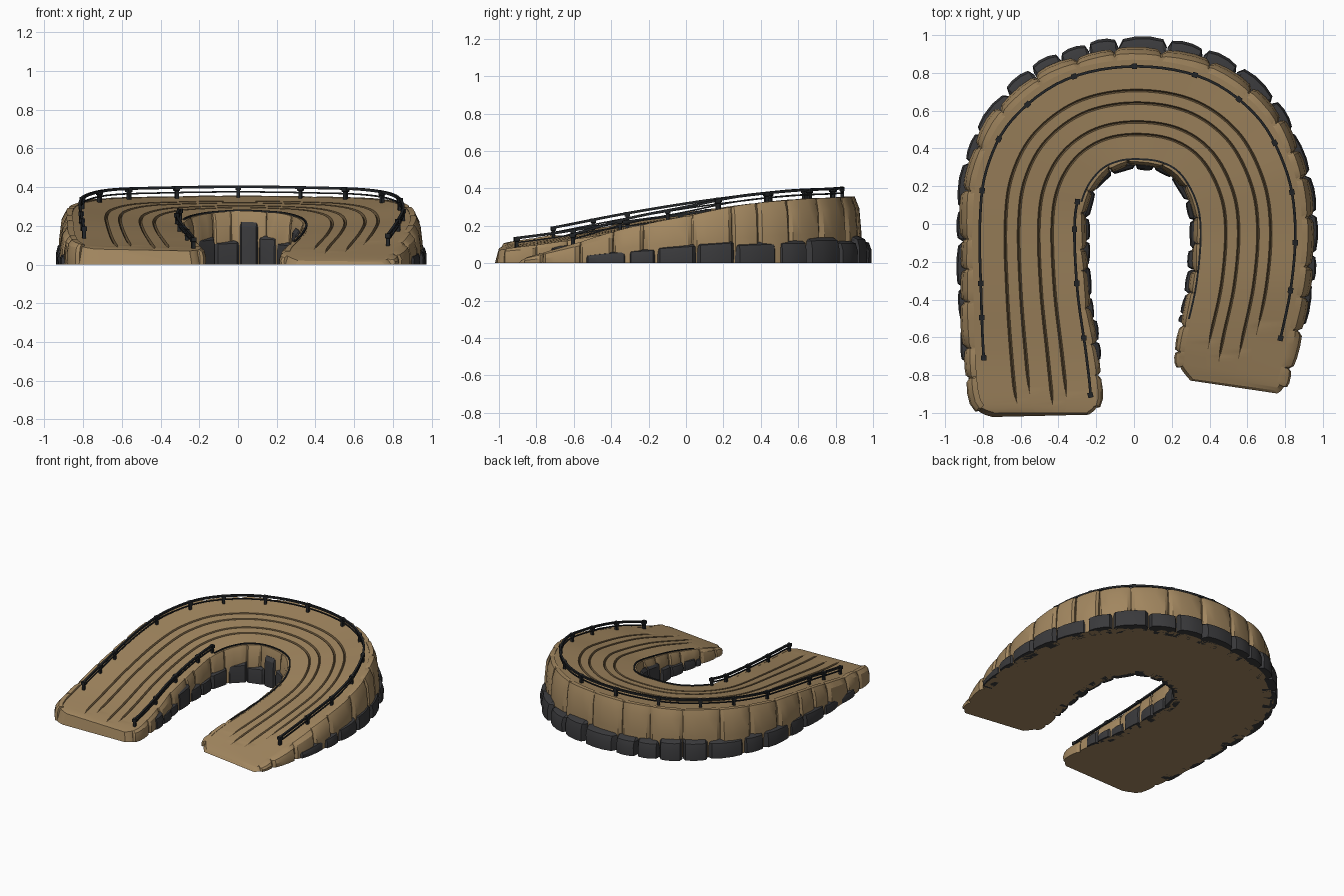
import bpy, bmesh, math, random
from mathutils import Vector

if "Cube" in bpy.data.objects:
    bpy.data.objects.remove(bpy.data.objects["Cube"])

random.seed(4)

def material(name, rgb):
    m = bpy.data.materials.new(name)
    m.diffuse_color = (*rgb, 1)
    m.use_nodes = True
    m.node_tree.nodes["Principled BSDF"].inputs["Base Color"].default_value = m.diffuse_color
    return m

TAN = material("tan_stone", (0.36, 0.24, 0.115))
GROOVE = material("groove_brown", (0.13, 0.085, 0.04))
DARK = material("dark_rock", (0.042, 0.042, 0.045))
METAL = material("rail_black", (0.016, 0.018, 0.02))

# Stations along the bend: outer x, y, z, inner x, y, z
ST = [(-.74, -1, .08, -.25, -1, .07), (-.83, -.94, .10, -.20, -.93, .08),
      (-.86, -.7, .14, -.22, -.7, .11), (-.87, -.35, .21, -.27, -.35, .165),
      (-.875, 0, .27, -.285, 0, .21), (-.84, .3, .31, -.25, .17, .24),
      (-.70, .58, .34, -.17, .28, .26), (-.40, .81, .35, -.08, .325, .27),
      (0, .89, .355, .02, .335, .275), (.40, .82, .35, .14, .32, .27),
      (.70, .60, .34, .24, .26, .26), (.86, .30, .31, .32, .12, .235),
      (.91, 0, .25, .345, -.05, .20), (.89, -.32, .185, .32, -.33, .15),
      (.83, -.62, .095, .26, -.6, .09), (.78, -.83, .035, .25, -.73, .05),
      (.74, -.88, .015, .31, -.82, .02)]
END = len(ST) - 1

def edges(t):
    """Smooth outer and inner rim points at station t."""
    t = max(0, min(END, t))
    i = min(int(t), END - 1)
    f = t - i
    a, b, c, d = (ST[max(0, min(END, i + k))] for k in (-1, 0, 1, 2))
    v = [.5 * (2*q + (r-p)*f + (2*p-5*q+4*r-s)*f*f + (3*q-p-3*r+s)*f**3)
         for p, q, r, s in zip(a, b, c, d)]
    return Vector(v[:3]), Vector(v[3:])

def surf(t, u, h=0):
    o, n = edges(t)
    return o.lerp(n, u) + Vector((0, 0, h))

def outward(t, side):
    """Horizontal direction leaving the road at one rim (0 outer, 1 inner)."""
    d = edges(t + .05)[side] - edges(t - .05)[side]
    n = Vector((-d.y, d.x, 0)).normalized()
    return n if side == 0 else -n

def loft(bm, rings, rule=None):
    vs = [[bm.verts.new(p) for p in r] for r in rings]
    n = len(vs[0])
    for i in range(len(vs) - 1):
        for j in range(n):
            f = bm.faces.new((vs[i][j], vs[i][(j+1) % n], vs[i+1][(j+1) % n], vs[i+1][j]))
            f.material_index = rule(i, j) if rule else 0
    bm.faces.new(vs[0])
    bm.faces.new(vs[-1][::-1])

def finish(bm, name, *mats):
    bmesh.ops.recalc_face_normals(bm, faces=bm.faces)
    me = bpy.data.meshes.new(name)
    bm.to_mesh(me)
    bm.free()
    for m in mats:
        me.materials.append(m)
    ob = bpy.data.objects.new(name, me)
    bpy.context.collection.objects.link(ob)
    ob.select_set(True)
    bpy.context.view_layer.objects.active = ob

# Sloped road body with four tapered wheel grooves
grooves = [(.33, .9, 13.8), (.45, 1.2, 14.4), (.63, .8, 14.6), (.75, 1.1, 14.2)]
N = 160
rings = []
for k in range(N + 1):
    t = END * k / N
    o, n = edges(t)
    base = o + outward(t, 0) * .025
    foot = n + outward(t, 1) * .015
    ring = [Vector((base.x, base.y, 0)), o]
    for u, a, b in grooves:
        e = max(0, min(1, (t - a) * 2, (b - t) * 2))
        w = .004 + .009 * e
        ring += [surf(t, u - w), surf(t, u, -.009 * e), surf(t, u + w)]
    rings.append(ring + [n, Vector((foot.x, foot.y, 0))])

def groove_rule(i, j):
    g, r = divmod(j - 2, 3)
    t = END * i / N
    return int(0 <= g < 4 and r < 2 and grooves[g][1] <= t <= grooves[g][2])

bm = bmesh.new()
loft(bm, rings, groove_rule)
finish(bm, "road_body", TAN, GROOVE)

# Stone courses along each rim
def spans(side, t0, t1, size):
    """Split a rim into pieces of roughly the given length."""
    t = t0
    while t < t1 - .1:
        s, goal, p = t, size * random.uniform(.7, 1.3), edges(t)[side]
        length = 0
        while length < goal and t < t1:
            t += .03
            q = edges(t)[side]
            length += (q - p).length
            p = q
        yield s, min(t, t1)

def block(bm, side, a, b, profile):
    """One worn stone: profile(t) gives (offset, z) points; ends are pinched."""
    tilt = random.uniform(-.006, .006)
    rings = []
    for f, s in ((.01, .55), (.1, .95), (.35, 1.05), (.65, 1.05), (.9, .95), (.99, .55)):
        t = a + (b - a) * f
        p, n = edges(t)[side], outward(t, side)
        ring = []
        for off, z in profile(t):
            if off > 0:
                off = off * s + tilt * (f - .5) * 2
            q = p + n * off
            ring.append(Vector((q.x, q.y, z * (.96 + .04 * min(1, s)))))
        rings.append(ring)
    loft(bm, rings)

def tan_profile(side, jit):
    def pr(t):
        z = edges(t)[side].z + .002 + (.012 if t < 2 and side == 0 else 0)
        o = (.045 if side == 0 else .03) * jit
        return [(-.02, 0), (o, 0), (o * 1.05, z * .45), (o * .8, z * .82),
                (o * .25, z), (-.02, z)]
    return pr

def dark_profile(side, jit, tall):
    def pr(t):
        h = edges(t)[side].z * tall
        o = .06 + .045 * max(0, outward(t, 0).y) if side == 0 else .05
        o *= jit
        return [(-.02, 0), (o, 0), (o * 1.02, h * .55), (o * .88, h * .88),
                (o * .5, h), (-.02, h)]
    return pr

for side, label in ((0, "outer"), (1, "inner")):
    bm = bmesh.new()
    for a, b in spans(side, .7, 15.2, (.2, .15)[side]):
        block(bm, side, a, b, tan_profile(side, random.uniform(.8, 1.1)))
    finish(bm, label + "_tan_stones", TAN)
    bm = bmesh.new()
    for a, b in spans(side, 1.9, 13.7, (.19, .13)[side]):
        tall = random.uniform(.34, .41) if side == 0 else random.choice((.45, .5, .55, .8))
        block(bm, side, a, b, dark_profile(side, random.uniform(.8, 1.03), tall))
    finish(bm, label + "_dark_rocks", DARK)

# Railings: square-section bars and capped posts
def bar(bm, t0, t1, u, h, r):
    rings = []
    steps = int((t1 - t0) * 6)
    for k in range(steps + 1):
        t = t0 + (t1 - t0) * k / steps
        n = outward(t, 0) * r
        p = surf(t, u, h)
        z = Vector((0, 0, r))
        rings.append([p - n - z, p + n - z, p + n + z, p - n + z])
    loft(bm, rings)

def post(bm, t, u, h):
    n = outward(t, 0)
    d = Vector((-n.y, n.x, 0))
    p = surf(t, u)
    rings = []
    for z, r in ((-.02, .009), (h - .018, .009), (h - .016, .014), (h + .006, .014)):
        c = p + Vector((0, 0, z))
        rings.append([c + n*r + d*r, c - n*r + d*r, c - n*r - d*r, c + n*r - d*r])
    loft(bm, rings)

def railing(name, posts, u, h):
    bm = bmesh.new()
    bar(bm, posts[0], posts[-1], u, h, .007)
    bar(bm, posts[0], posts[-1], u, h * .52, .004)
    for t in posts:
        post(bm, t, u, h)
    finish(bm, name, METAL)

railing("outer_railing", [1.97, 2.6, 3.1, 4.6, 5.6, 6.35, 7.15, 8, 8.85, 9.6,
                          10.5, 11.4, 12.3, 13.1, 13.95], .1, .055)
railing("inner_railing", [1.15, 2.3, 3.1, 3.9, 4.6], .95, .05)

# Thin dark edging round the inner rim
bm = bmesh.new()
bar(bm, 4.6, 13.6, .985, .003, .005)
finish(bm, "inner_rim_edging", METAL)

bpy.ops.object.shade_smooth_by_angle(angle=math.radians(28))
